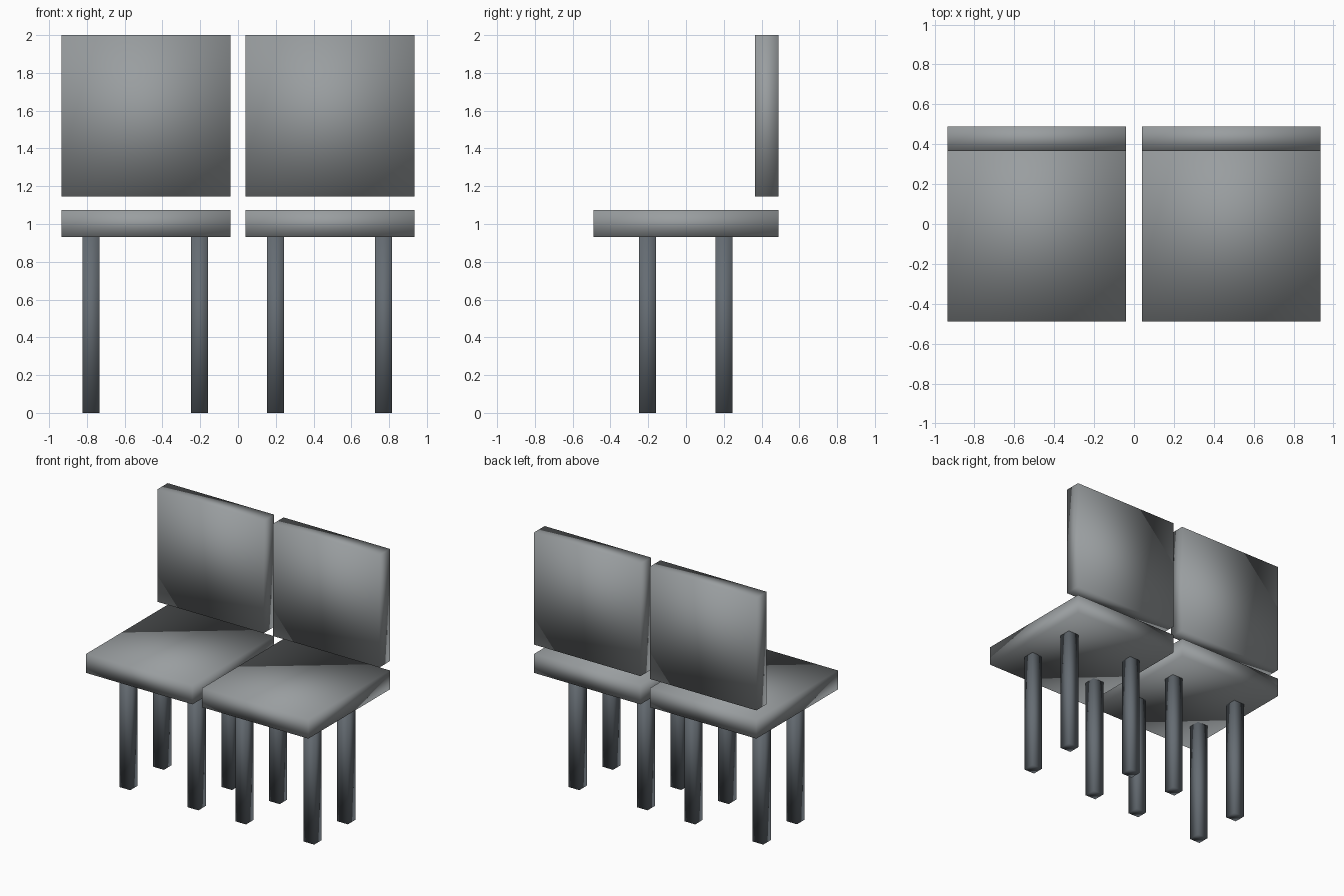
import bpy
import bmesh
from mathutils import Vector

default = bpy.data.objects.get("Cube")
if default:
    bpy.data.objects.remove(default, do_unlink=True)


def material(name, color):
    mat = bpy.data.materials.new(name)
    mat.use_nodes = True
    mat.diffuse_color = color
    bsdf = mat.node_tree.nodes["Principled BSDF"]
    bsdf.inputs["Base Color"].default_value = color
    return mat


cushion_grey = material("cushion grey", (0.32, 0.34, 0.35, 1))
leg_grey = material("leg dark grey", (0.13, 0.15, 0.17, 1))


def box(name, low, high, mat):
    """Softly shaded box between two opposite corners."""
    low, high = Vector(low), Vector(high)
    mesh = bpy.data.meshes.new(name)
    bm = bmesh.new()
    bmesh.ops.create_cube(bm, size=1)
    bmesh.ops.scale(bm, vec=high - low, verts=bm.verts)
    bmesh.ops.translate(bm, vec=(low + high) / 2, verts=bm.verts)
    for face in bm.faces:
        face.smooth = True
    bm.to_mesh(mesh)
    bm.free()
    mesh.materials.append(mat)
    obj = bpy.data.objects.new(name, mesh)
    bpy.context.collection.objects.link(obj)
    return obj


half_width = 0.4475
leg_half = 0.045

for side, cx in (("right", -0.4875), ("left", 0.4875)):
    x0, x1 = cx - half_width, cx + half_width
    # Seat pad and floating backrest
    box(f"{side}_seat", (x0, -0.49, 0.93), (x1, 0.49, 1.075), cushion_grey)
    box(f"{side}_backrest", (x0, 0.365, 1.145), (x1, 0.49, 2.0), cushion_grey)
    # Four square legs
    for row, y in (("front", -0.205), ("back", 0.2)):
        for end, dx in (("right", -0.29), ("left", 0.284)):
            x = cx + dx
            box(f"{side}_seat_{row}_{end}_leg",
                (x - leg_half, y - leg_half, 0),
                (x + leg_half, y + leg_half, 0.93), leg_grey)
